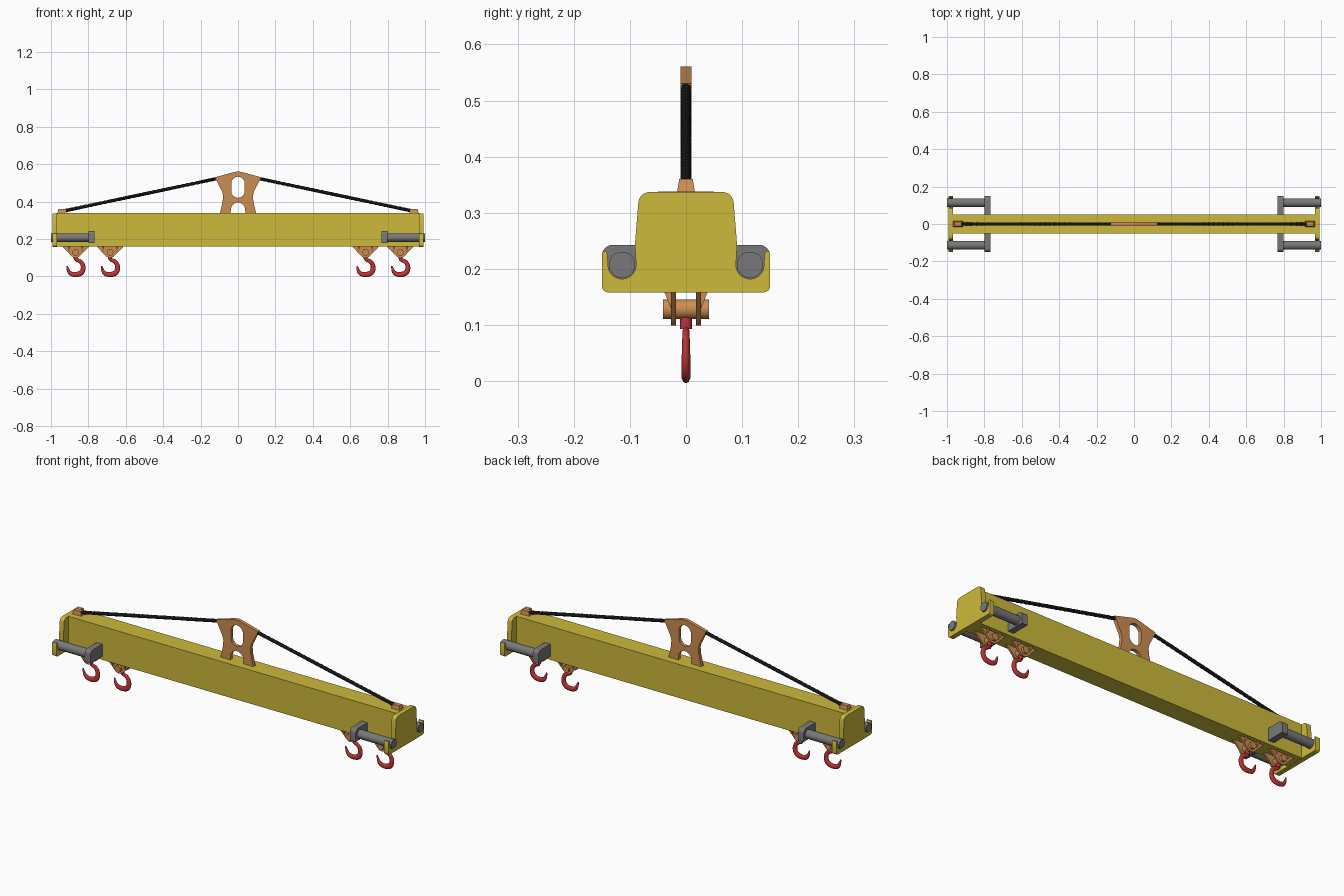
import bpy, bmesh, math
from mathutils import Vector, Matrix

if "Cube" in bpy.data.objects:
    bpy.data.objects.remove(bpy.data.objects["Cube"])

def mat(name, rgb):
    m = bpy.data.materials.new(name)
    m.diffuse_color = (*rgb, 1)
    m.use_nodes = True
    m.node_tree.nodes["Principled BSDF"].inputs["Base Color"].default_value = m.diffuse_color
    return m

YELLOW = mat("yellow paint", (0.61, 0.49, 0.045))
ORANGE = mat("orange steel", (0.60, 0.27, 0.085))
GRAY = mat("gray steel", (0.19, 0.19, 0.19))
RED = mat("red hook", (0.52, 0.035, 0.04))
BLACK = mat("black rope", (0.012, 0.012, 0.012))
XZ = (math.pi / 2, 0, 0)             # profile drawn in x, z
YZ = (math.pi / 2, 0, math.pi / 2)   # profile drawn in y, z

def to_mesh(ob, smooth=35):
    bpy.ops.object.select_all(action='DESELECT')
    bpy.context.view_layer.objects.active = ob
    ob.select_set(True)
    bpy.ops.object.convert(target='MESH')
    ob = bpy.context.view_layer.objects.active
    bpy.ops.object.shade_smooth_by_angle(angle=math.radians(smooth))
    return ob

def plate(name, loops, thick, rot, loc, material):
    """Flat plate cut from closed outlines; later loops are holes."""
    cu = bpy.data.curves.new(name, 'CURVE')
    cu.dimensions, cu.fill_mode, cu.extrude = '2D', 'BOTH', thick / 2
    for pts in loops:
        s = cu.splines.new('POLY')
        s.points.add(len(pts) - 1)
        for p, (a, b) in zip(s.points, pts):
            p.co = (a, b, 0, 1)
        s.use_cyclic_u = True
    cu.materials.append(material)
    ob = bpy.data.objects.new(name, cu)
    bpy.context.collection.objects.link(ob)
    ob.rotation_euler, ob.location = rot, loc
    return to_mesh(ob)

def tube(name, paths, radius, material, loc=(0, 0, 0), flat=1, kind='POLY', res=2):
    """Round bar along paths of (x, y, z, radius factor)."""
    cu = bpy.data.curves.new(name, 'CURVE')
    cu.dimensions, cu.bevel_depth, cu.bevel_resolution = '3D', radius, res
    cu.use_fill_caps = True
    cu.resolution_u = 6
    for pts in paths:
        s = cu.splines.new(kind)
        s.points.add(len(pts) - 1)
        for p, q in zip(s.points, pts):
            p.co, p.radius = (*q[:3], 1), q[3]
        if kind == 'NURBS':
            s.order_u, s.use_endpoint_u = 3, True
    cu.materials.append(material)
    ob = bpy.data.objects.new(name, cu)
    bpy.context.collection.objects.link(ob)
    ob.location, ob.scale = loc, (1, flat, 1)
    return to_mesh(ob, 50)

def solid(name, material, build):
    bm = bmesh.new()
    build(bm)
    me = bpy.data.meshes.new(name)
    bm.to_mesh(me)
    me.materials.append(material)
    ob = bpy.data.objects.new(name, me)
    bpy.context.collection.objects.link(ob)
    return to_mesh(ob)

def box(name, size, loc, material, taper=1):
    def build(bm):
        bmesh.ops.create_cube(bm, size=1)
        for v in bm.verts:
            k = taper if v.co.z > 0 else 1
            v.co = Vector((v.co.x * size[0] * k, v.co.y * size[1] * k, v.co.z * size[2])) + Vector(loc)
    return solid(name, material, build)

def cyl(name, r, length, axis, loc, material):
    rot = Matrix.Rotation(math.pi / 2, 4, 'Y' if axis == 'X' else 'X')
    if axis == 'Z':
        rot = Matrix()
    return solid(name, material, lambda bm: bmesh.ops.create_cone(
        bm, cap_ends=True, segments=28, radius1=r, radius2=r, depth=length,
        matrix=Matrix.Translation(loc) @ rot))

def arc(cx, cy, r, a0, a1, n=8):
    return [(cx + r * math.cos(math.radians(a0 + (a1 - a0) * i / n)),
             cy + r * math.sin(math.radians(a0 + (a1 - a0) * i / n))) for i in range(n + 1)]

def mirrored(half):
    return half + [(-a, b) for a, b in reversed(half)]

# main beam
box("main_beam", (1.94, 0.10, 0.179), (0, 0, 0.2485), YELLOW)

# end plates with an open cradle on each side for the rollers
end_half = (arc(0.138, 0.170, 0.012, -90, 0, 5) + arc(0.145, 0.227, 0.005, 0, 180, 4)
            + arc(0.114, 0.207, 0.025, 0, -180, 12) + [(0.091, 0.243)]
            + arc(0.065, 0.317, 0.020, 5, 90, 6))
for s in (-1, 1):
    plate("end_plate", [mirrored(end_half)], 0.026, YZ, (s * 0.98, 0, 0), YELLOW)

# rollers and the blocks that carry them
block = [(0.045, 0.178), (0.15, 0.178)] + arc(0.130, 0.223, 0.020, 0, 90, 6) + [(0.045, 0.243)]
for sx in (-1, 1):
    for sy in (-1, 1):
        cyl("side_roller", 0.0235, 0.21, 'X', (sx * 0.895, sy * 0.114, 0.207), GRAY)
        plate("roller_block", [[(sy * a, b) for a, b in block]], 0.034, YZ,
              (sx * 0.783, 0, 0), GRAY)

# central lifting lug with an oblong eye and an arch at the foot
lug_half = [(0.04, 0.335)] + arc(0, 0.357, 0.038, 0, 90, 8)[:-1]
foot = lug_half + [(0, 0.395)] + [(-a, b) for a, b in reversed(lug_half)]
outer = [(-0.098, 0.335), (-0.082, 0.40), (-0.08, 0.433), (-0.086, 0.455), (-0.123, 0.53),
         (-0.02, 0.558), (0, 0.561), (0.02, 0.558), (0.123, 0.53), (0.086, 0.455),
         (0.08, 0.433), (0.082, 0.40), (0.098, 0.335)]
eye = arc(0, 0.497, 0.036, 0, 180, 12) + arc(0, 0.456, 0.036, 180, 360, 12)
plate("lifting_lug", [outer + foot, eye], 0.019, XZ, (0, 0, 0), ORANGE)

# stay ropes: twisted strands from the lug down to the anchors
for s in (-1, 1):
    a, b = Vector((s * 0.945, 0, 0.347)), Vector((s * 0.112, 0, 0.523))
    d = (b - a).normalized()
    side, up = Vector((0, 1, 0)), d.cross(Vector((0, 1, 0)))
    strands = []
    for k in range(4):
        pts = []
        for i in range(97):
            t = 2 * math.pi * (i / 12 + k / 4)
            p = a.lerp(b, i / 96) + (side * math.cos(t) + up * math.sin(t)) * 0.0043
            pts.append((*p, 1))
        strands.append(pts)
    tube("stay_rope", strands, 0.0052, BLACK)
    box("rope_anchor", (0.052, 0.032, 0.024), (s * 0.941, 0, 0.348), ORANGE, 0.75)

# hook hangers under the beam
tri = [(-0.072, 0.16)] + arc(0, 0.130, 0.031, 222, 318, 8) + [(0.072, 0.16)]
hook_path = [(0, 0, 0.118, 0.75), (0, 0, 0.098, 0.75), (0.002, 0, 0.088, 0.8),
             (0.030, 0, 0.080, 0.9), (0.043, 0, 0.050, 1.05), (0.034, 0, 0.018, 1.15),
             (0.002, 0, 0.008, 1.15), (-0.030, 0, 0.014, 0.95), (-0.042, 0, 0.038, 0.6),
             (-0.046, 0, 0.056, 0.25)]
for x in (-0.868, -0.684, 0.682, 0.868):
    for sy in (-1, 1):
        plate("hanger_plate", [tri], 0.009, XZ, (x, sy * 0.0225, 0), ORANGE)
        for dx in (-0.036, 0.036):
            plate("hanger_gusset", [[(sy * 0.026, 0.16), (sy * 0.039, 0.16), (sy * 0.026, 0.127)]],
                  0.009, YZ, (x + dx, 0, 0), ORANGE)
    cyl("hanger_pin", 0.0175, 0.082, 'Y', (x, 0, 0.128), ORANGE)
    cyl("hook_collar", 0.0105, 0.020, 'Z', (x, 0, 0.103), RED)
    tube("hook", [hook_path], 0.0122, RED, (x, 0, 0), 0.62, 'NURBS', 3)
